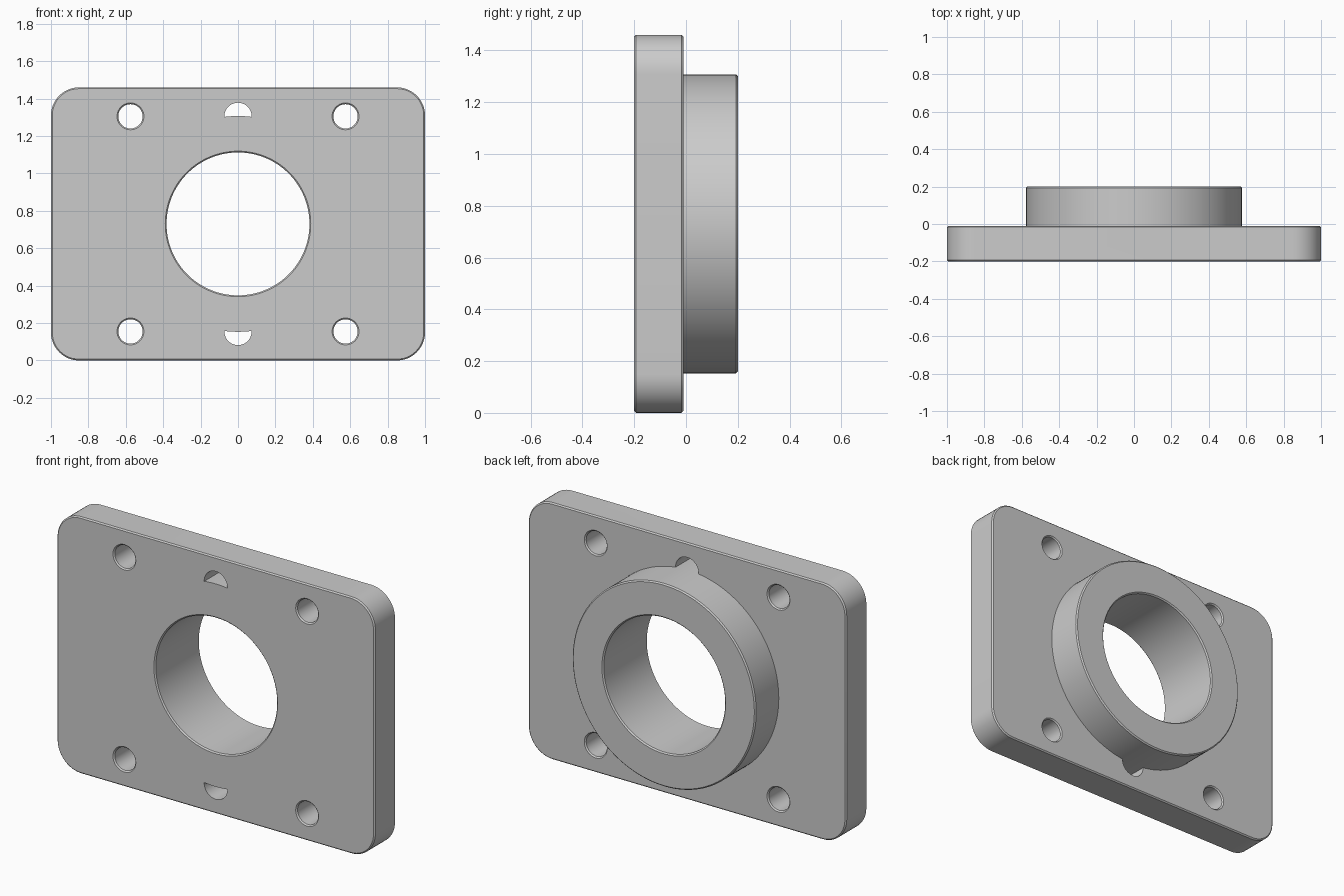
import bpy
import bmesh
from math import sin, cos, pi, radians

cube = bpy.data.objects.get("Cube")
if cube:
    bpy.data.objects.remove(cube, do_unlink=True)

MID = 0.73                      # height of the bore axis
FRONT, STEP, BACK = -0.2, -0.01, 0.2

grey = bpy.data.materials.new("light_grey")
grey.use_nodes = True
grey.diffuse_color = (0.6, 0.6, 0.6, 1)
grey.node_tree.nodes["Principled BSDF"].inputs["Base Color"].default_value = (0.6, 0.6, 0.6, 1)


def arc(x, z, r, start, sweep, n):
    """Points along an arc in the xz plane, without its end point."""
    return [(x + r * cos(start + sweep * i / n), z + r * sin(start + sweep * i / n))
            for i in range(n)]


def circle(x, z, r, n):
    return arc(x, z, r, 0, 2 * pi, n)


def prism(name, outline, y0, y1):
    """Extrude an xz outline along y."""
    bm = bmesh.new()
    face = bm.faces.new([bm.verts.new((x, y0, z)) for x, z in outline])
    side = bmesh.ops.extrude_face_region(bm, geom=[face])["geom"]
    for v in side:
        if isinstance(v, bmesh.types.BMVert):
            v.co.y = y1
    bmesh.ops.recalc_face_normals(bm, faces=bm.faces)
    mesh = bpy.data.meshes.new(name)
    bm.to_mesh(mesh)
    bm.free()
    mesh.materials.append(grey)
    obj = bpy.data.objects.new(name, mesh)
    bpy.context.collection.objects.link(obj)
    return obj


helpers = []


def combine(target, tool, operation):
    mod = target.modifiers.new(tool.name, 'BOOLEAN')
    mod.operation = operation
    mod.solver = 'EXACT'
    mod.object = tool
    tool.hide_render = True
    helpers.append(tool)


# Plate with rounded corners, left overlong at the front and trimmed later
R = 0.15
outline = []
for i, (sx, sz) in enumerate([(1, 1), (-1, 1), (-1, -1), (1, -1)]):
    outline += arc(sx * (1 - R), MID + sz * (MID - R), R, i * pi / 2, pi / 2, 12)
    outline.append((sx * (1 - R) + R * cos((i + 1) * pi / 2),
                    MID + sz * (MID - R) + R * sin((i + 1) * pi / 2)))
flange = prism("mounting_flange", outline, FRONT - 0.1, STEP)

# Bolt holes: round ones at the corners, wider ones above and below the bore
for sz in (-1, 1):
    for sx in (-1, 0, 1):
        radius = 0.065 if sx else 0.073
        hole = prism("hole_cutter", circle(sx * 0.575, MID + sz * 0.575, radius, 40), -0.5, 0.1)
        combine(flange, hole, 'DIFFERENCE')

# Boss runs through the plate and half covers the middle holes
combine(flange, prism("boss", circle(0, MID, 0.577, 128), FRONT - 0.15, BACK), 'UNION')
combine(flange, prism("bore_cutter", circle(0, MID, 0.382, 128), -0.5, 0.5), 'DIFFERENCE')
trim = [(-2, -1), (2, -1), (2, 3), (-2, 3)]
combine(flange, prism("front_trim_cutter", trim, -0.8, FRONT), 'DIFFERENCE')

# Bake the cuts, then remove the helpers
graph = bpy.context.evaluated_depsgraph_get()
mesh = bpy.data.meshes.new_from_object(flange.evaluated_get(graph))
flange.modifiers.clear()
flange.data = mesh
for tool in helpers:
    bpy.data.objects.remove(tool, do_unlink=True)

# Fine edge break on the outer rims, holes and bore
bm = bmesh.new()
bm.from_mesh(mesh)
bmesh.ops.remove_doubles(bm, verts=bm.verts, dist=0.0001)


def is_rim(edge):
    if len(edge.link_faces) != 2 or not edge.is_convex:
        return False
    if edge.calc_face_angle(0) < radians(60):
        return False
    a, b = (v.co for v in edge.verts)
    if abs(a.y - b.y) > 0.001:
        return False
    middle_hole = a.y < 0 and abs(a.x) < 0.09 and 0.5 < abs(a.z - MID) < 0.68
    return not middle_hole


bmesh.ops.bevel(bm, geom=[e for e in bm.edges if is_rim(e)], offset=0.007,
                offset_type='OFFSET', segments=1, profile=0.5, affect='EDGES',
                clamp_overlap=False)
for f in bm.faces:
    f.material_index = 0
bm.to_mesh(mesh)
bm.free()
mesh.materials.clear()
mesh.materials.append(grey)

bpy.ops.object.select_all(action='DESELECT')
flange.select_set(True)
bpy.context.view_layer.objects.active = flange
bpy.ops.object.shade_smooth_by_angle(angle=radians(30))
